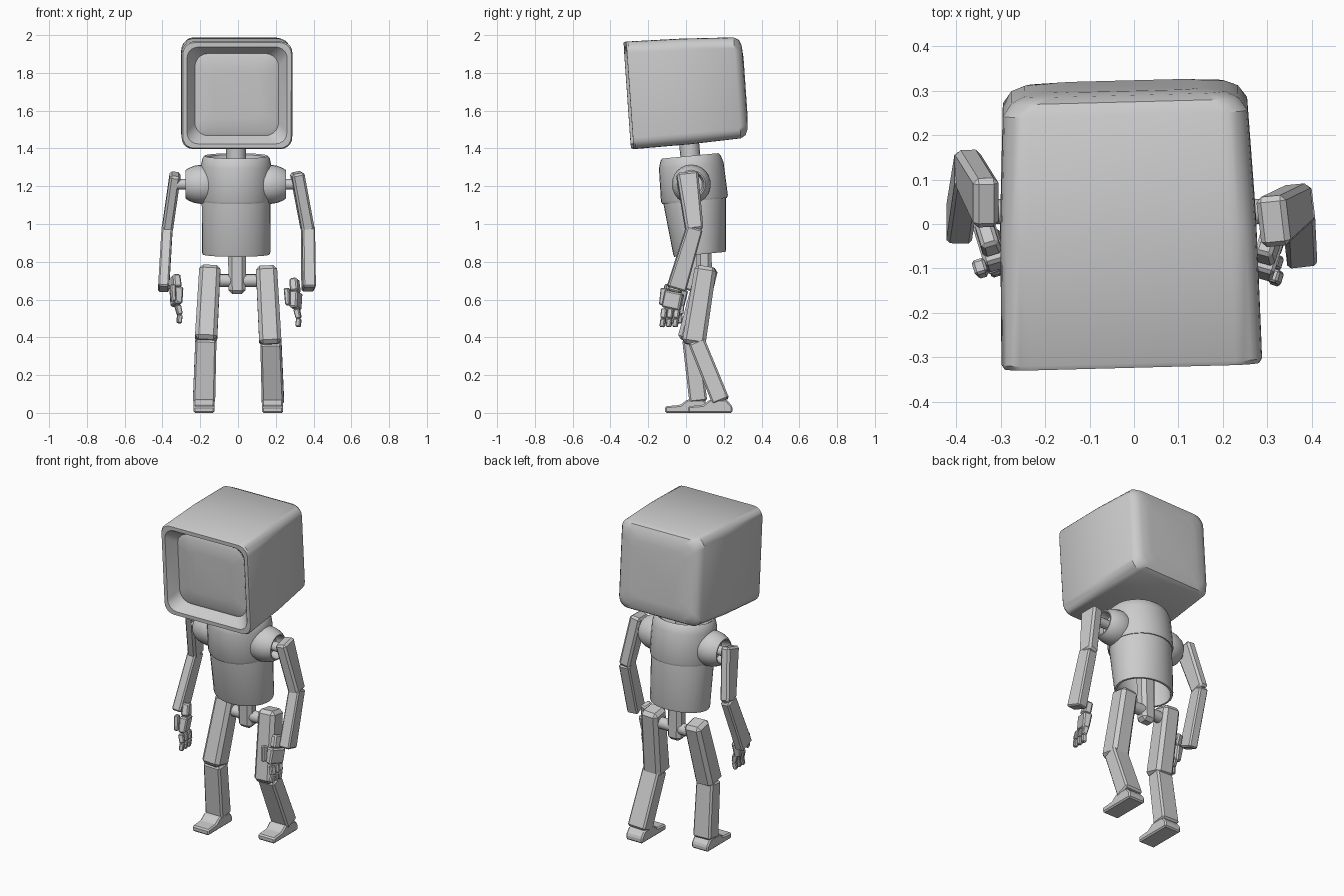
import bpy, bmesh, math
from mathutils import Vector, Matrix

if "Cube" in bpy.data.objects:
    bpy.data.objects.remove(bpy.data.objects["Cube"])

mat = bpy.data.materials.new("light grey")
mat.diffuse_color = (0.6, 0.6, 0.6, 1)
mat.use_nodes = True
mat.node_tree.nodes["Principled BSDF"].inputs["Base Color"].default_value = mat.diffuse_color


def finish(name, bm, bevel=0.0, segs=1, smooth=True):
    """Turn a bmesh into an object with an optional edge bevel."""
    bmesh.ops.recalc_face_normals(bm, faces=bm.faces)
    me = bpy.data.meshes.new(name)
    bm.to_mesh(me)
    bm.free()
    me.materials.append(mat)
    ob = bpy.data.objects.new(name, me)
    bpy.context.collection.objects.link(ob)
    if bevel:
        mod = ob.modifiers.new("bevel", 'BEVEL')
        mod.width, mod.segments = bevel, segs
        mod.limit_method = 'ANGLE'
        mod.angle_limit = math.radians(30)
    if smooth:
        bpy.ops.object.select_all(action='DESELECT')
        ob.select_set(True)
        bpy.context.view_layer.objects.active = ob
        bpy.ops.object.shade_smooth_by_angle(angle=math.radians(35))
    return ob


def loft(name, rings, matrix=Matrix()):
    """Skin a list of point rings and cap both ends."""
    bm = bmesh.new()
    loops = [[bm.verts.new(matrix @ Vector(p)) for p in r] for r in rings]
    n = len(loops[0])
    for a, b in zip(loops, loops[1:]):
        for i in range(n):
            j = (i + 1) % n
            bm.faces.new((a[i], a[j], b[j], b[i]))
    bm.faces.new(loops[0])
    bm.faces.new(loops[-1])
    return finish(name, bm)


def lathe(name, profile, matrix, n=32):
    """Elliptical rings from (rx, ry, z) rows."""
    ang = [2 * math.pi * i / n for i in range(n)]
    return loft(name, [[(rx * math.cos(a), ry * math.sin(a), z) for a in ang]
                       for rx, ry, z in profile], matrix)


def limb(name, p0, p1, s0, s1, bevel=0.01, yaw=0.0):
    """Tapered box from p0 to p1; s0 and s1 are (width, depth) at the ends."""
    p0, p1 = Vector(p0), Vector(p1)
    d = (p0 - p1).normalized()
    side = Vector((math.cos(yaw), math.sin(yaw), 0))
    side = (side - d * side.dot(d)).normalized()
    back = d.cross(side)
    bm = bmesh.new()
    ends = []
    for p, (w, t) in ((p0, s0), (p1, s1)):
        ends.append([bm.verts.new(p + side * w / 2 * a + back * t / 2 * b)
                     for a, b in ((-1, -1), (1, -1), (1, 1), (-1, 1))])
    a, b = ends
    bm.faces.new(a)
    bm.faces.new(b)
    for i in range(4):
        j = (i + 1) % 4
        bm.faces.new((a[i], a[j], b[j], b[i]))
    return finish(name, bm, bevel, 1, smooth=False)


def rounded(y, w, h, r, n=5):
    """Rounded rectangle ring in the xz plane."""
    pts = []
    for k, (sx, sz) in enumerate(((1, 1), (-1, 1), (-1, -1), (1, -1))):
        for i in range(n + 1):
            a = math.pi / 2 * (k + i / n)
            pts.append((sx * (w - r) + r * math.cos(a), y,
                        sz * (h - r) + r * math.sin(a)))
    return pts


# head: rounded box with a sloped bezel around a recessed screen
head_frame = (Matrix.Translation((-0.013, 0, 1.702))
              @ Matrix.Rotation(math.radians(1.5), 4, 'Z')
              @ Matrix.Rotation(math.radians(4), 4, 'X'))
loft("head", [rounded(*r) for r in (
    (0.312, 0.17, 0.17, 0.06), (0.306, 0.225, 0.225, 0.06),
    (0.293, 0.255, 0.253, 0.06), (0.265, 0.275, 0.268, 0.06),
    (0.0, 0.288, 0.280, 0.06), (-0.295, 0.293, 0.285, 0.06),
    (-0.305, 0.287, 0.280, 0.06), (-0.305, 0.265, 0.257, 0.06),
    (-0.245, 0.222, 0.218, 0.07), (-0.252, 0.205, 0.20, 0.06),
    (-0.258, 0.13, 0.13, 0.05))], head_frame)

# torso: wide chest ring over an open-bottomed waist shell
torso = (Matrix.Translation((-0.01, 0.048, 1.10))
         @ Matrix.Rotation(math.radians(5.5), 4, 'X'))
lathe("chest", [(0.15, 0.13, 0.215), (0.155, 0.135, 0.255), (0.168, 0.150, 0.262),
                (0.178, 0.160, 0.25), (0.187, 0.172, 0.21), (0.188, 0.178, 0.035),
                (0.184, 0.172, 0.022), (0.165, 0.15, 0.022)], torso)
lathe("waist", [(0.15, 0.13, 0.05), (0.180, 0.166, 0.05), (0.182, 0.166, 0.02),
                (0.181, 0.140, -0.25), (0.177, 0.136, -0.262), (0.165, 0.125, -0.262),
                (0.165, 0.145, 0.0)], torso)
lathe("neck", [(0.053, 0.053, 0.2), (0.053, 0.053, 0.37)], torso, 16)

# pelvis post and hip axle
limb("pelvis", (-0.005, 0.09, 1.09), (-0.005, 0.10, 0.63), (0.10, 0.08), (0.09, 0.08), 0.02)
lathe("hip_axle", [(0.034, 0.034, -0.14), (0.034, 0.034, 0.14)],
      Matrix.Translation((0, 0.10, 0.70)) @ Matrix.Rotation(math.pi / 2, 4, 'Y'), 16)

# shoulder cups with pins
for s, side in ((-1, "left"), (1, "right")):
    m = Matrix.Translation((-0.012, 0.028, 1.21)) @ Matrix.Rotation(s * math.pi / 2, 4, 'Y')
    cup = [(0.08, 0.10), (0.103, 0.15), (0.103, 0.19), (0.098, 0.22), (0.086, 0.25),
           (0.075, 0.266), (0.068, 0.266), (0.058, 0.21)]
    lathe(side + "_shoulder", [(r, r, z) for r, z in cup], m, 24)
    lathe(side + "_shoulder_pin", [(0.028, 0.028, 0.19), (0.028, 0.028, 0.31)], m, 12)

# arms: shoulder, elbow, wrist
arms = {"left": ((-0.332, 0.045, 1.265), (-0.375, 0.125, 0.965), (-0.394, 0.0, 0.655), 0.058, 0.0),
        "right": ((0.312, 0.005, 1.272), (0.370, 0.045, 0.965), (0.374, -0.052, 0.655), 0.068, 0.12)}
for side, (sh, el, wr, w, yaw) in arms.items():
    limb(side + "_upper_arm", sh, el, (w, 0.115), (w, 0.092), 0.012, yaw)
    limb(side + "_forearm", Vector(el) + Vector((0, 0, 0.015)), wr, (w, 0.085), (w, 0.10), 0.008, yaw)

# hands: wrist link, palm, jointed fingers and thumb
hands = {"left": (Vector((-0.332, -0.02, 0.73)), -0.022, 0.3),
         "right": (Vector((0.298, -0.04, 0.71)), -0.045, -0.3)}
for side, (top, thumb_x, yaw) in hands.items():
    palm = top + Vector((0.006, -0.02, -0.07))
    knuckle = palm + Vector((0.0, -0.02, -0.09))
    limb(side + "_wrist", top, palm, (0.04, 0.06), (0.045, 0.07), 0.008, yaw)
    limb(side + "_palm", palm, knuckle, (0.052, 0.10), (0.04, 0.10), 0.008, yaw)
    for k, off in enumerate((-0.034, 0.0, 0.034)):
        a = knuckle + Vector((0.006, off, 0.0))
        b = a + Vector((0.012, -0.006, -0.05))
        c = b + Vector((-0.004, -0.006, -0.045))
        limb(f"{side}_finger_{k}", a, b, (0.032, 0.03), (0.028, 0.03), 0.005, yaw)
        limb(f"{side}_fingertip_{k}", b, c, (0.026, 0.027), (0.026, 0.027), 0.005, yaw)
    t = palm + Vector((thumb_x, -0.055, 0.02))
    limb(side + "_thumb", t, t + Vector((0.006, -0.012, -0.09)), (0.03, 0.035), (0.025, 0.03), 0.006, yaw)

# legs: hip, knee, shin top, ankle, foot centre
legs = {"left": ((-0.148, 0.115, 0.775), (-0.170, 0.015, 0.38), (-0.170, 0.025, 0.39),
                 (-0.180, 0.065, 0.06), (-0.180, 0.005)),
        "right": ((0.150, 0.105, 0.775), (0.172, 0.04, 0.36), (0.174, 0.055, 0.38),
                  (0.185, 0.185, 0.06), (0.183, 0.125))}
foot_profile = ((0.12, 0), (0.12, 0.035), (0.09, 0.07), (0.0, 0.07),
                (-0.035, 0.042), (-0.115, 0.035), (-0.115, 0))
for side, (hip, knee, shin, ankle, (fx, fy)) in legs.items():
    limb(side + "_thigh", hip, knee, (0.112, 0.115), (0.118, 0.125), 0.02)
    limb(side + "_shin", shin, ankle, (0.112, 0.09), (0.118, 0.095), 0.01)
    # foot: stepped profile pushed across the width
    bm = bmesh.new()
    face = bm.faces.new([bm.verts.new((fx - 0.056, fy + y, z)) for y, z in foot_profile])
    ext = bmesh.ops.extrude_face_region(bm, geom=[face])
    bmesh.ops.translate(bm, vec=(0.112, 0, 0),
                        verts=[v for v in ext["geom"] if isinstance(v, bmesh.types.BMVert)])
    finish(side + "_foot", bm, 0.008, 1, smooth=False)
